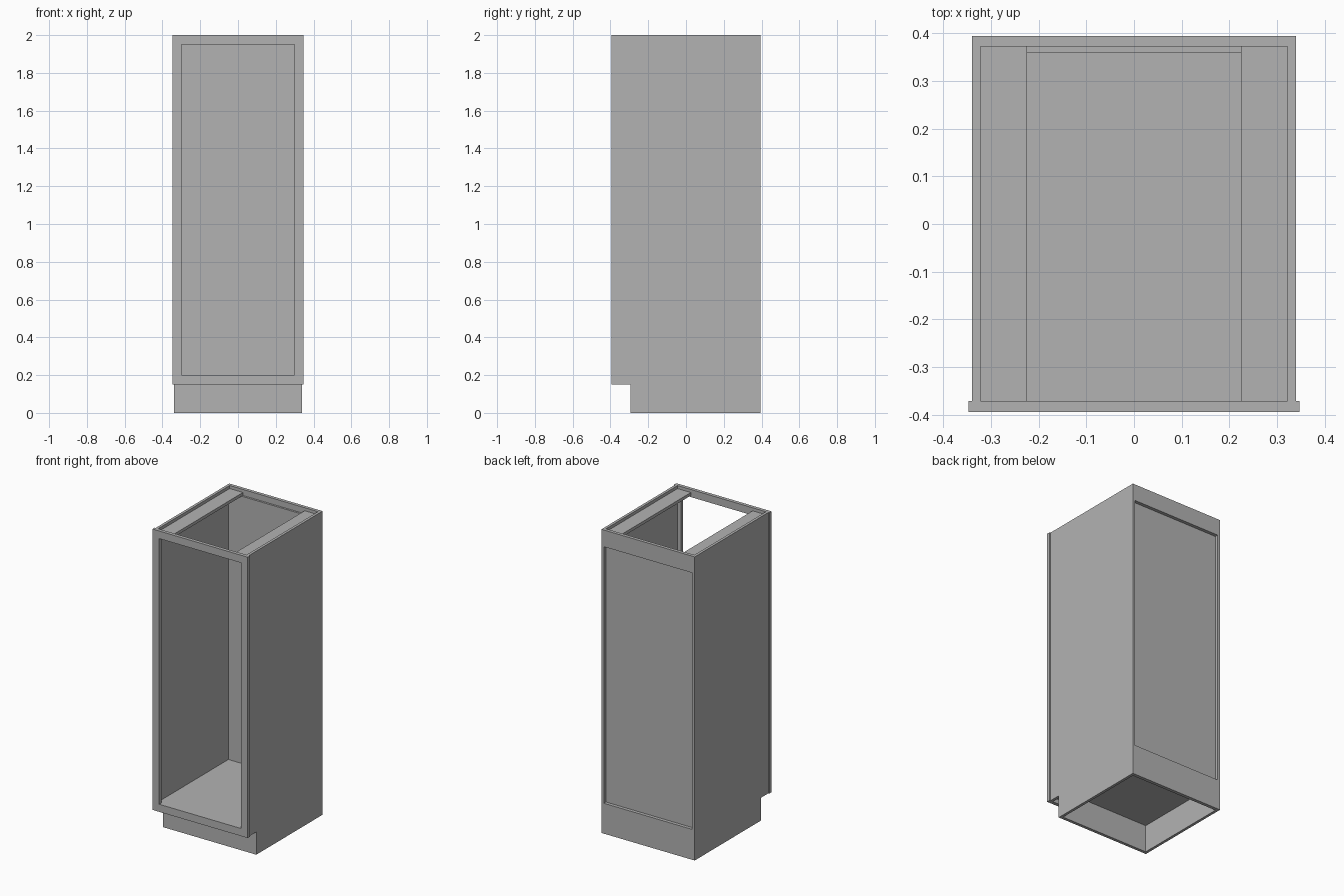
import bpy
import bmesh

cube = bpy.data.objects.get("Cube")
if cube:
    bpy.data.objects.remove(cube, do_unlink=True)

# Single plain finish
grey = bpy.data.materials.new("cabinet_grey")
grey.use_nodes = True
tone = (0.45, 0.45, 0.45, 1)
grey.diffuse_color = tone
grey.node_tree.nodes["Principled BSDF"].inputs["Base Color"].default_value = tone


def prism(name, outline, axis, start, end):
    """Extrude a 2D outline along an axis: 0 takes (y, z), 1 takes (x, z)."""
    bm = bmesh.new()

    def point(a, b):
        return (start, a, b) if axis == 0 else (a, start, b)

    face = bm.faces.new([bm.verts.new(point(a, b)) for a, b in outline])
    out = bmesh.ops.extrude_face_region(bm, geom=[face])
    for item in out["geom"]:
        if isinstance(item, bmesh.types.BMVert):
            item.co[axis] = end
    bmesh.ops.recalc_face_normals(bm, faces=bm.faces[:])
    mesh = bpy.data.meshes.new(name)
    bm.to_mesh(mesh)
    bm.free()
    mesh.materials.append(grey)
    obj = bpy.data.objects.new(name, mesh)
    bpy.context.collection.objects.link(obj)
    return obj


def board(name, x, y, z):
    """Rectangular board given its (low, high) range on each axis."""
    return prism(name, [(x[0], z[0]), (x[1], z[0]), (x[1], z[1]), (x[0], z[1])], 1, *y)


TOP, KICK, FLOOR = 2.0, 0.15, 0.2
OUT, IN = 0.34, 0.322              # side panel outer and inner faces
FRAME, FRONT, BACK = -0.395, -0.372, 0.395
KICK_Y, RAIL_Y, PANEL_Y = -0.295, 0.373, 0.36
inner = (-IN, IN)

# Side panels with toe notch, and top stretchers along them
side = [(FRONT, KICK), (KICK_Y, KICK), (KICK_Y, 0), (BACK, 0), (BACK, TOP), (FRONT, TOP)]
for label, s in (("left", 1), ("right", -1)):
    prism(label + "_side", side, 0, s * IN, s * OUT)
    board(label + "_stretcher", sorted((s * 0.225, s * IN)), (FRONT, RAIL_Y), (1.96, 1.98))

# Face frame: an outer rectangle with the opening cut through
frame = board("face_frame", (-0.347, 0.347), (FRAME, FRONT), (KICK, TOP))
cutter = board("frame_cutter", (-0.298, 0.298), (-0.5, -0.3), (FLOOR, 1.95))
cutter.hide_render = True
cutter.hide_set(True)
cut = frame.modifiers.new("opening", "BOOLEAN")
cut.operation = "DIFFERENCE"
cut.solver = "EXACT"
cut.object = cutter
bpy.context.view_layer.objects.active = frame
frame.select_set(True)
bpy.ops.object.modifier_apply(modifier=cut.name)
bpy.data.objects.remove(cutter, do_unlink=True)

# Floor, toe kick and back
board("floor", inner, (FRONT, PANEL_Y), (0.18, FLOOR))
board("toe_kick", inner, (KICK_Y, KICK_Y + 0.02), (0, 0.18))
board("back_panel", inner, (PANEL_Y, RAIL_Y), (0.18, 1.96))
board("back_top_rail", inner, (RAIL_Y, BACK), (1.89, TOP))
board("back_bottom_rail", inner, (RAIL_Y, BACK), (0, FLOOR))
